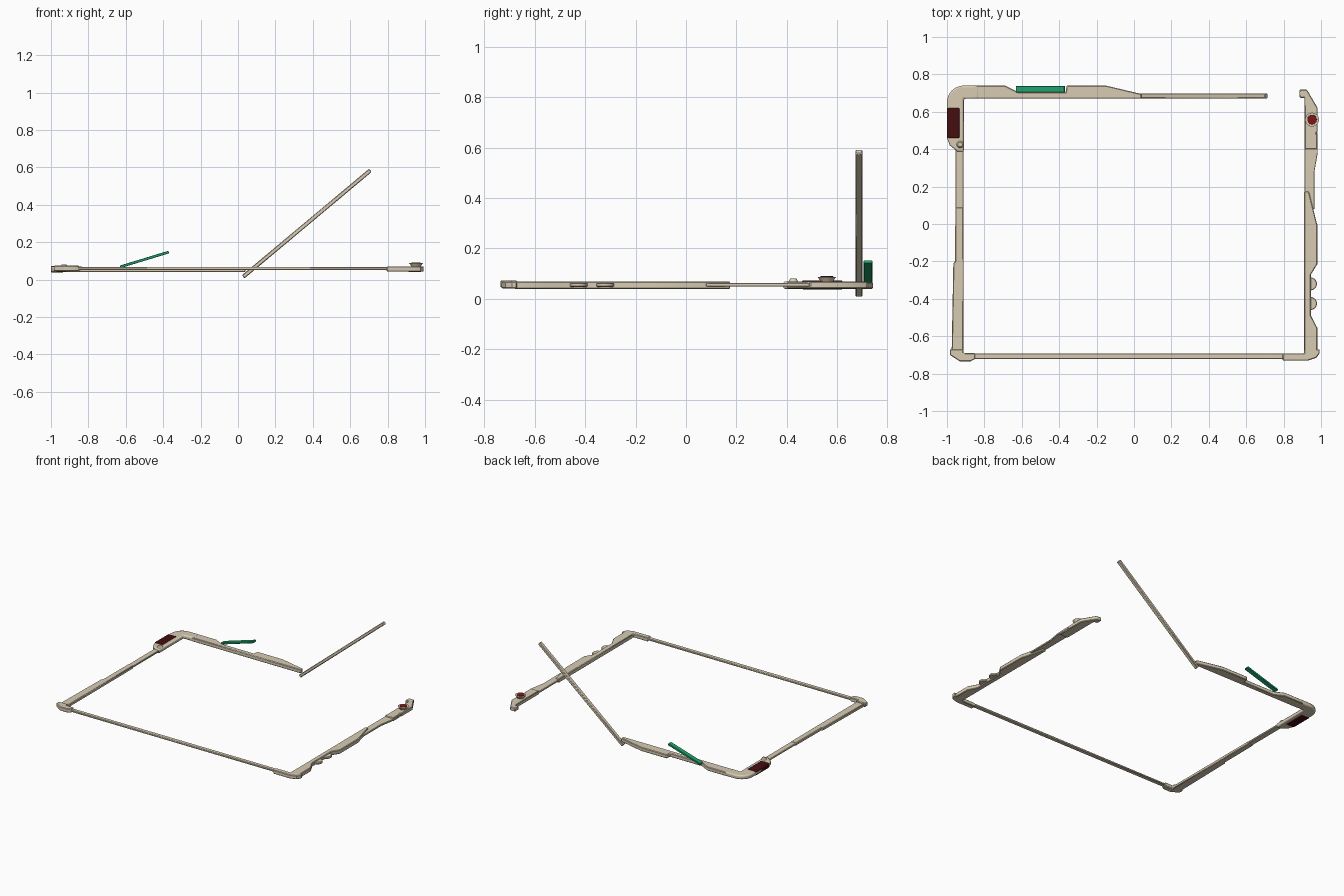
import bpy, bmesh
from math import sin, cos, pi, radians
from mathutils import Matrix, Vector

if "Cube" in bpy.data.objects:
    bpy.data.objects.remove(bpy.data.objects["Cube"])


def material(name, rgb):
    m = bpy.data.materials.new(name)
    m.diffuse_color = (*rgb, 1)
    m.use_nodes = True
    m.node_tree.nodes["Principled BSDF"].inputs["Base Color"].default_value = m.diffuse_color
    return m


CREAM = material("cream", (0.68, 0.60, 0.45))
RED = material("red", (0.20, 0.008, 0.01))
DARK = material("dark_red", (0.06, 0.004, 0.005))
GREEN = material("green", (0.015, 0.36, 0.15))


def finish(name, bm, mat, bevel=0, segments=1):
    bmesh.ops.recalc_face_normals(bm, faces=bm.faces)
    me = bpy.data.meshes.new(name)
    bm.to_mesh(me)
    bm.free()
    ob = bpy.data.objects.new(name, me)
    bpy.context.collection.objects.link(ob)
    me.materials.append(mat)
    if bevel:
        mod = ob.modifiers.new("edge", 'BEVEL')
        mod.width, mod.segments = bevel, segments
        mod.limit_method, mod.angle_limit = 'ANGLE', radians(50)
    bpy.context.view_layer.objects.active = ob
    ob.select_set(True)
    bpy.ops.object.shade_smooth_by_angle(angle=radians(32))
    ob.select_set(False)
    return ob


def plate(name, pts, z0, z1, mat=CREAM, bevel=0.004, segments=1):
    """Extrude a plan outline between two heights."""
    bm = bmesh.new()
    f = bm.faces.new([bm.verts.new((x, y, z0)) for x, y in pts])
    up = bmesh.ops.extrude_face_region(bm, geom=[f])["geom"]
    for v in up:
        if isinstance(v, bmesh.types.BMVert):
            v.co.z = z1
    return finish(name, bm, mat, bevel, segments)


def rect(x0, x1, y0, y1):
    return [(x0, y0), (x1, y0), (x1, y1), (x0, y1)]


def arc(cx, cy, r, a0, a1, n=8):
    return [(cx + r * cos(radians(a0 + (a1 - a0) * i / n)),
             cy + r * sin(radians(a0 + (a1 - a0) * i / n))) for i in range(n + 1)]


def strut(name, start, end, width, thick, mat, bevel=0):
    """Rectangular bar lying along a line in the x-z plane."""
    a, b = Vector(start), Vector(end)
    d = (b - a).normalized()
    side = Vector((0, 1, 0))
    rot = Matrix((d, side, d.cross(side))).transposed().to_4x4()
    bm = bmesh.new()
    bmesh.ops.create_cube(bm, size=1, matrix=Matrix.Translation((a + b) / 2) @ rot
                          @ Matrix.Diagonal(((b - a).length, width, thick, 1)))
    return finish(name, bm, mat, bevel)


def cone(name, x, y, z0, z1, r0, r1, mat):
    bm = bmesh.new()
    bmesh.ops.create_cone(bm, cap_ends=True, segments=32, radius1=r0, radius2=r1,
                          depth=z1 - z0, matrix=Matrix.Translation((x, y, (z0 + z1) / 2)))
    return finish(name, bm, mat)


# Back arm with recess for the raised lever
plate("back_arm", [(-0.85, 0.67), (0.04, 0.67), (0.04, 0.695), (-0.15, 0.74), (-0.36, 0.74),
                   (-0.365, 0.705), (-0.62, 0.705), (-0.69, 0.74), (-0.85, 0.74)], 0.04, 0.068)
strut("raised_lever", (-0.63, 0.721, 0.068), (-0.37, 0.721, 0.147), 0.034, 0.014, GREEN, 0.002)
strut("tilted_rod", (0.028, 0.685, 0.015), (0.708, 0.685, 0.584), 0.028, 0.022, CREAM, 0.004)

# Rounded back left corner, grip and nib
plate("back_left_corner", [(-0.91, 0.385), (-0.91, 0.67), (-0.83, 0.67), (-0.83, 0.74)]
      + arc(-0.91, 0.65, 0.09, 90, 180) + [(-1, 0.46), (-0.985, 0.42), (-0.945, 0.388)],
      0.04, 0.07, bevel=0.009, segments=3)
plate("corner_grip", rect(-1, -0.933, 0.458, 0.622), 0.038, 0.073, DARK, 0.006, 2)
cone("corner_nib", -0.93, 0.425, 0.068, 0.081, 0.02, 0.012, CREAM)

# Left rail: slim inner strip plus stepped outer strip
plate("left_rail", rect(-0.955, -0.912, -0.69, 0.40), 0.05, 0.063, bevel=0.003)
plate("left_rail_sleeve", [(-0.975, -0.69), (-0.912, -0.69), (-0.912, 0.09), (-0.955, 0.09),
                           (-0.957, -0.2), (-0.966, -0.21)], 0.044, 0.066)
plate("front_left_corner", [(-0.985, -0.67), (-0.985, -0.7), (-0.93, -0.735), (-0.875, -0.735),
                            (-0.85, -0.722), (-0.85, -0.69), (-0.912, -0.69), (-0.912, -0.67)],
      0.045, 0.074)

# Front rail and front right corner
plate("front_rail", rect(-0.92, 0.82, -0.722, -0.692), 0.052, 0.066, bevel=0.003)
plate("front_right_corner", [(0.795, -0.692), (0.795, -0.73), (0.93, -0.73), (0.975, -0.715),
                             (0.993, -0.69), (0.993, -0.67), (0.91, -0.67), (0.91, -0.692)],
      0.042, 0.07)

# Right arm with finger recess and two round bumps
plate("right_arm", [(0.91, 0.175), (0.91, -0.68), (0.98, -0.68), (0.98, -0.555), (0.946, -0.49),
                    (0.946, -0.27), (0.98, -0.215), (0.98, -0.005), (0.935, 0.175)], 0.04, 0.07)
for i, y in enumerate((-0.32, -0.425)):
    plate(f"side_bump_{i + 1}", arc(0.943, y, 0.035, -90, 90, 12), 0.048, 0.064, bevel=0.003)

# Slim right link and hooked latch with button
plate("right_link", [(0.912, 0.08), (0.965, 0.08), (0.965, 0.28), (0.982, 0.38), (0.982, 0.49),
                     (0.912, 0.49)], 0.05, 0.063, bevel=0.002)
plate("hooked_latch", [(0.912, 0.40), (0.98, 0.40), (0.98, 0.475), (0.974, 0.485), (0.982, 0.495),
                       (0.982, 0.62), (0.925, 0.718), (0.885, 0.718), (0.885, 0.675),
                       (0.912, 0.675)], 0.042, 0.069)
cone("button_ring", 0.952, 0.558, 0.066, 0.088, 0.022, 0.037, CREAM)
cone("button", 0.952, 0.558, 0.08, 0.09, 0.027, 0.025, RED)
